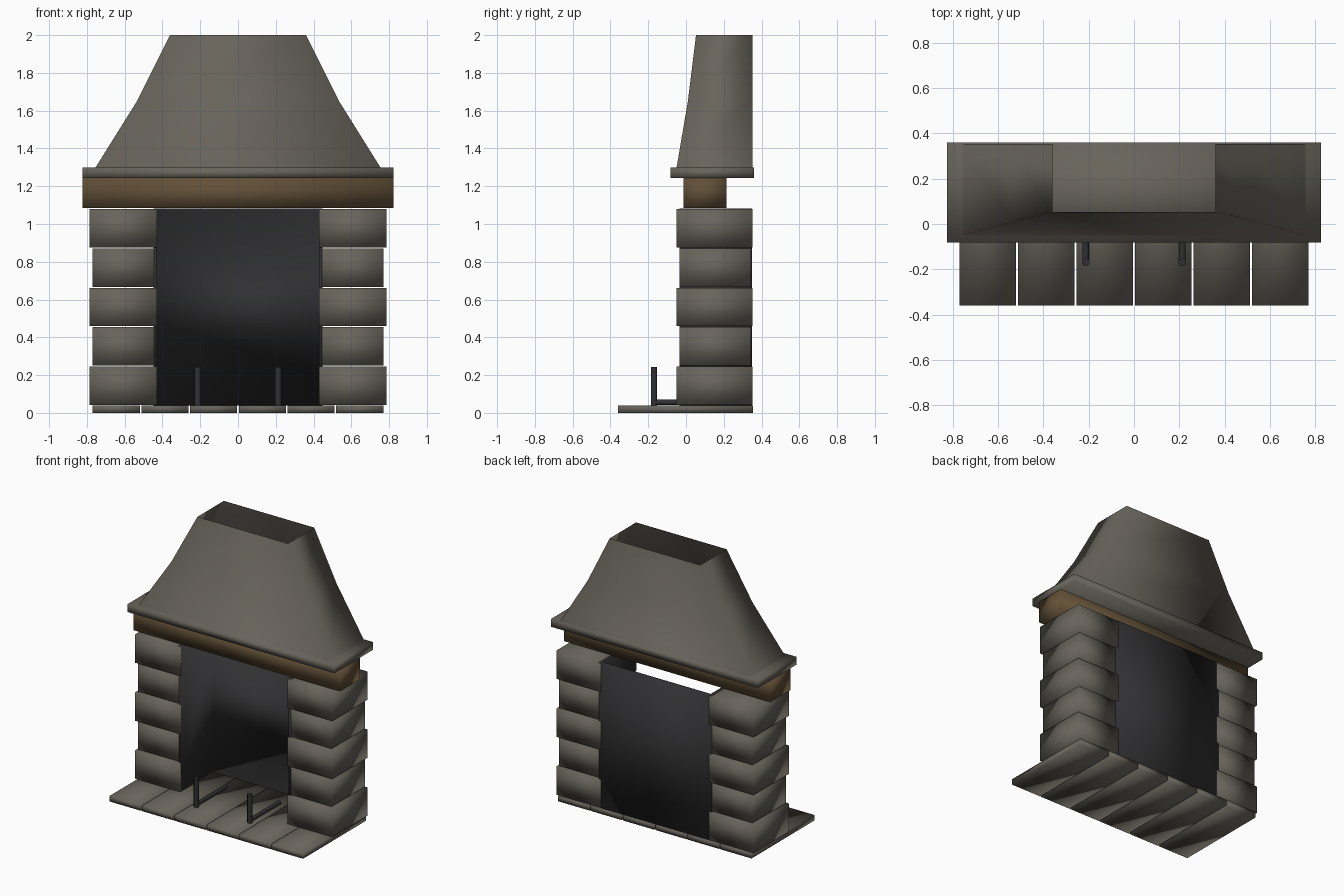
import bpy, bmesh, math
from mathutils import Matrix

if "Cube" in bpy.data.objects:
    bpy.data.objects.remove(bpy.data.objects["Cube"])


def material(name, rgb):
    m = bpy.data.materials.new(name)
    m.diffuse_color = (*rgb, 1.0)
    m.use_nodes = True
    m.node_tree.nodes["Principled BSDF"].inputs["Base Color"].default_value = m.diffuse_color
    return m


STONE = material("stone_grey", (0.138, 0.127, 0.105))
WOOD = material("dark_wood", (0.122, 0.080, 0.038))
IRON = material("black_iron", (0.030, 0.030, 0.032))


def finish(name, bm, mat):
    for f in bm.faces:
        f.smooth = True
    me = bpy.data.meshes.new(name)
    bm.to_mesh(me)
    bm.free()
    me.materials.append(mat)
    ob = bpy.data.objects.new(name, me)
    bpy.context.collection.objects.link(ob)
    return ob


def box(name, x, y, z, mat):
    """Soft-shaded box from (min, max) ranges."""
    bm = bmesh.new()
    bmesh.ops.create_cube(bm, size=1)
    for v in bm.verts:
        v.co = [(r[0] + r[1]) / 2 + c * (r[1] - r[0]) for c, r in zip(v.co, (x, y, z))]
    return finish(name, bm, mat)


def rod(name, centre, radius, length, mat, along_y=False):
    """Eight-sided bar, upright or lying along y."""
    bm = bmesh.new()
    bmesh.ops.create_cone(bm, cap_ends=True, segments=8, radius1=radius,
                          radius2=radius, depth=length)
    turn = Matrix.Rotation(math.pi / 2, 4, 'X') if along_y else Matrix()
    spin = Matrix.Rotation(math.pi / 8, 4, 'Z')
    bm.transform(Matrix.Translation(centre) @ turn @ spin)
    ob = finish(name, bm, mat)
    bpy.context.view_layer.objects.active = ob
    ob.select_set(True)
    bpy.ops.object.shade_smooth_by_angle(angle=math.radians(50))
    ob.select_set(False)


# Hearth: a row of six slabs
for i in range(6):
    cx = (i - 2.5) * 0.258
    box("hearth_slab", (cx - 0.125, cx + 0.125), (-0.36, 0.355), (0, 0.04), STONE)

# Pillars: stacked blocks, every second one slightly smaller
for i in range(5):
    z = 0.042 + i * 0.2085
    inner, outer, front, back = ((0.43, 0.785, -0.05, 0.352),
                                 (0.445, 0.77, -0.035, 0.343))[i % 2]
    for s in (-1, 1):
        box("pillar_block", sorted((s * inner, s * outer)), (front, back),
            (z, z + 0.203), STONE)

# Firebox: three-sided iron lining, open to the front and top
bm = bmesh.new()
plan = [(-0.428, -0.035), (-0.428, 0.33), (0.428, 0.33), (0.428, -0.035)]
low, high = ([bm.verts.new((x, y, z)) for x, y in plan] for z in (0.04, 1.083))
for a in range(3):
    bm.faces.new((low[a], low[a + 1], high[a + 1], high[a]))
lining = finish("firebox_lining", bm, IRON)
solid = lining.modifiers.new("thickness", 'SOLIDIFY')
solid.thickness = 0.02
solid.offset = -1
solid.use_even_offset = True

# Wooden beam and mantel shelf
box("wooden_beam", (-0.822, 0.822), (-0.012, 0.215), (1.085, 1.245), WOOD)
box("mantel_shelf", (-0.824, 0.824), (-0.082, 0.36), (1.243, 1.298), STONE)

# Hood: tapering sleeve with an open top
bm = bmesh.new()
rings = []
for half, front, z in ((0.755, -0.05, 1.298), (0.535, 0.01, 1.65), (0.36, 0.053, 2.0)):
    rings.append([bm.verts.new((x, y, z)) for x, y in
                  ((-half, front), (half, front), (half, 0.353), (-half, 0.353))])
for lower, upper in zip(rings, rings[1:]):
    for a in range(4):
        b = (a + 1) % 4
        bm.faces.new((lower[a], lower[b], upper[b], upper[a]))
finish("hood", bm, STONE)

# Pair of andirons: upright post and log bar
for x in (-0.213, 0.213):
    rod("andiron_post", (x, -0.169, 0.142), 0.018, 0.204, IRON)
    rod("andiron_bar", (x, 0.0, 0.056), 0.015, 0.33, IRON, along_y=True)
